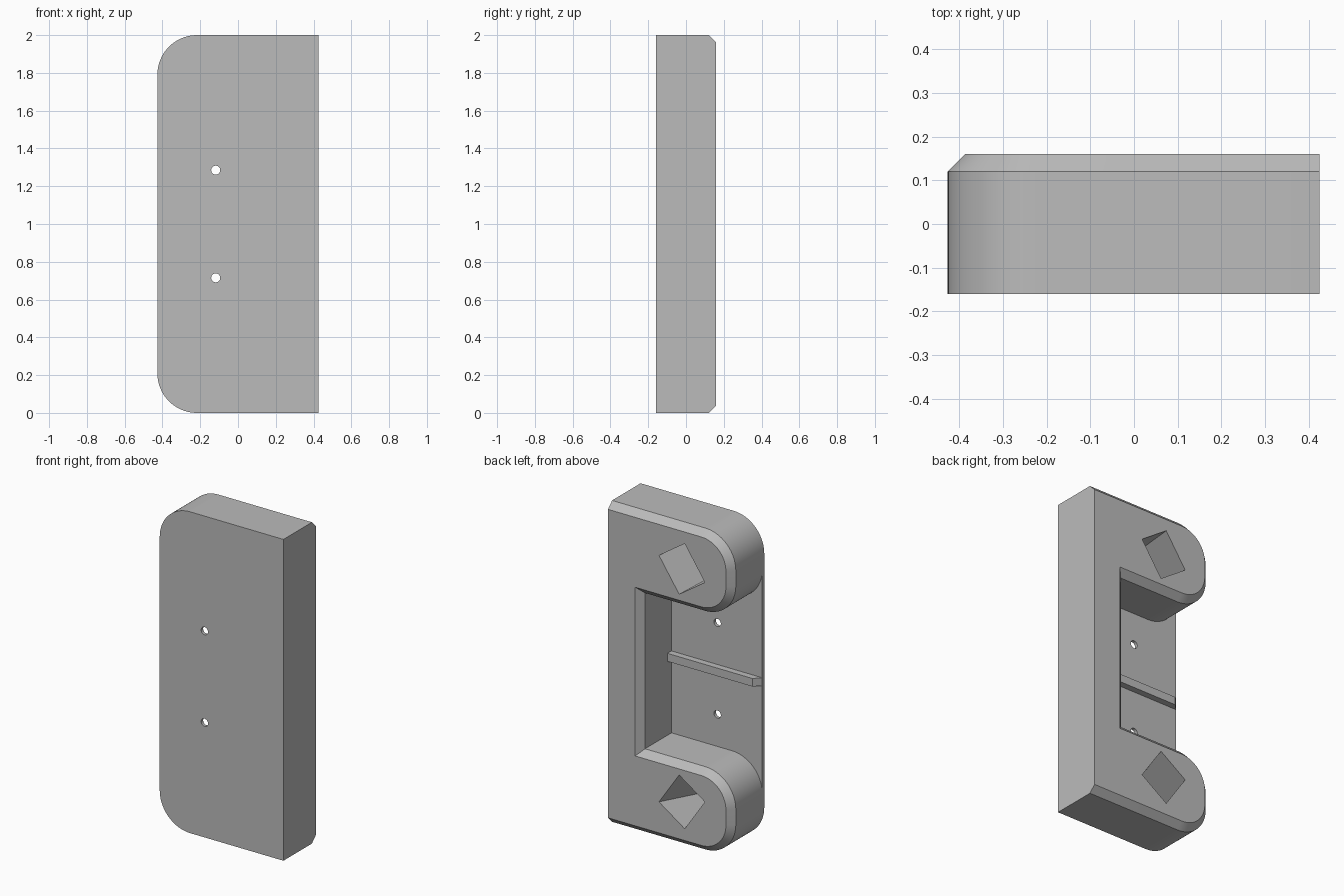
import bpy, bmesh, math
from mathutils import Vector

cube = bpy.data.objects.get("Cube")
if cube:
    bpy.data.objects.remove(cube, do_unlink=True)

# Main dimensions
LEFT, RIGHT = 0.425, -0.427
FRONT, FLOOR, BACK = -0.16, -0.14, 0.16
BEVEL, RADIUS, ARM = 0.04, 0.21, 0.515
POCKET = 0.198
SEGMENTS = 20

grey = bpy.data.materials.new("plain grey")
grey.use_nodes = True
colour = (0.5, 0.5, 0.5, 1)
grey.diffuse_color = colour
grey.node_tree.nodes["Principled BSDF"].inputs["Base Color"].default_value = colour


def loft(name, rings):
    """Solid through matching closed rings of points."""
    bm = bmesh.new()
    loops = [[bm.verts.new(p) for p in ring] for ring in rings]
    n = len(loops[0])
    for a, b in zip(loops, loops[1:]):
        for i in range(n):
            j = (i + 1) % n
            bm.faces.new((a[i], a[j], b[j], b[i]))
    bm.faces.new(loops[0])
    bm.faces.new(loops[-1])
    bmesh.ops.recalc_face_normals(bm, faces=bm.faces)
    mesh = bpy.data.meshes.new(name)
    bm.to_mesh(mesh)
    bm.free()
    mesh.materials.append(grey)
    obj = bpy.data.objects.new(name, mesh)
    bpy.context.collection.objects.link(obj)
    return obj


def select(obj):
    bpy.ops.object.select_all(action='DESELECT')
    obj.select_set(True)
    bpy.context.view_layer.objects.active = obj


def cut(obj, cutter):
    cutter.hide_render = True
    mod = obj.modifiers.new("cut", 'BOOLEAN')
    mod.operation = 'DIFFERENCE'
    mod.solver = 'EXACT'
    mod.object = cutter
    select(obj)
    bpy.ops.object.modifier_apply(modifier=mod.name)
    bpy.data.objects.remove(cutter, do_unlink=True)


def arc(cx, cz, r, start):
    """Quarter arc, anticlockwise from the start angle in degrees."""
    angles = [math.radians(start + 90 * i / SEGMENTS) for i in range(SEGMENTS + 1)]
    return [(cx + r * math.cos(a), cz + r * math.sin(a)) for a in angles]


def frame_ring(y, inset):
    """C-shaped outline, inset everywhere but on the flat left side."""
    r = RADIUS - inset
    cx = RIGHT + RADIUS
    wall = POCKET + inset
    upper = [(LEFT, 2 - inset)] + arc(cx, 2 - RADIUS, r, 90)
    upper += arc(cx, 2 - ARM + RADIUS, r, 180) + [(wall, 2 - ARM + inset)]
    lower = [(x, 2 - z) for x, z in reversed(upper)]
    return [(x, y, z) for x, z in upper + lower]


def plate_ring(y):
    cx = RIGHT + RADIUS
    upper = [(LEFT, 2)] + arc(cx, 2 - RADIUS, RADIUS, 90)
    return [(x, y, z) for x, z in upper + [(x, 2 - z) for x, z in reversed(upper)]]


# C-shaped frame with bevelled back edges
frame = loft("frame", [frame_ring(FLOOR, 0), frame_ring(BACK - BEVEL, 0),
                       frame_ring(BACK, BEVEL)])

# Slanted rectangular sockets in both arms
along = Vector((-0.827, 0, 0.562)) * 0.107
across = Vector((0.562, 0, 0.827)) * 0.1235
bore = Vector((-0.237, -1, 0.14))
for flip in (False, True):
    rings = []
    for t in (-0.05, 0.31):
        centre = Vector((-0.084, BACK, 1.725)) + bore * t
        ring = [centre + along * s + across * u
                for s, u in ((-1, -1), (1, -1), (1, 1), (-1, 1))]
        if flip:
            ring = [Vector((p.x, p.y, 2 - p.z)) for p in ring]
        rings.append(ring)
    cut(frame, loft("socket_cutter", rings))

# Thin front plate with two screw holes
plate = loft("front_plate", [plate_ring(FRONT), plate_ring(FLOOR)])
for z in (0.715, 1.285):
    hole = [[(-0.118 + 0.024 * math.cos(a), y, z + 0.024 * math.sin(a))
             for a in (math.tau * i / 24 for i in range(24))]
            for y in (FRONT - 0.05, FLOOR + 0.05)]
    cut(plate, loft("hole_cutter", hole))

# Low rib across the pocket floor, with a sloped end
rib_side = ((POCKET, FLOOR), (RIGHT, FLOOR),
            (RIGHT + BEVEL, FLOOR + BEVEL), (POCKET, FLOOR + BEVEL))
loft("pocket_rib", [[(x, y, z) for x, y in rib_side] for z in (0.975, 1.025)])

for obj in (frame, plate):
    select(obj)
    bpy.ops.object.shade_smooth_by_angle(angle=math.radians(25))
